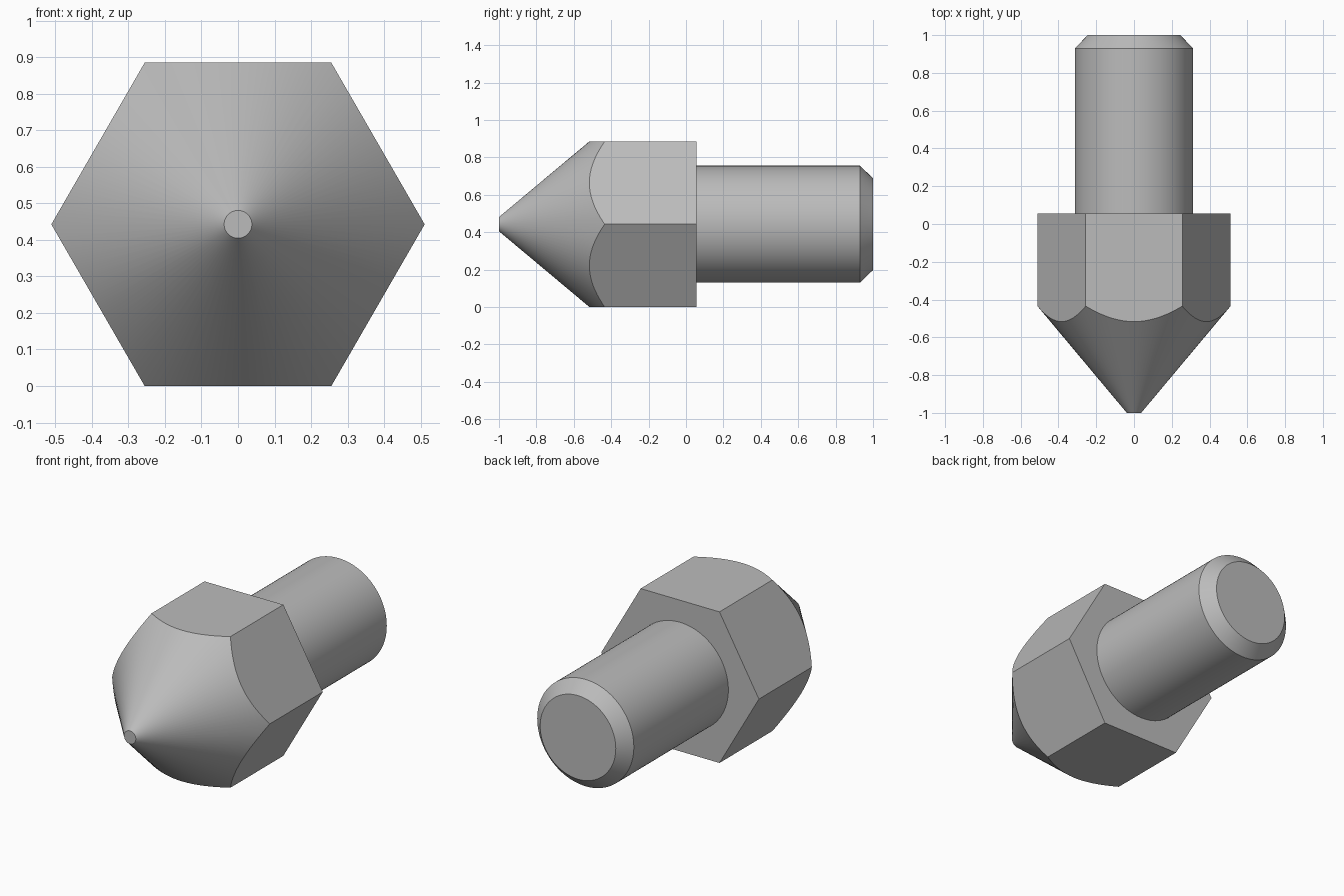
import bpy, bmesh, math

if "Cube" in bpy.data.objects:
    bpy.data.objects.remove(bpy.data.objects["Cube"], do_unlink=True)

SEGMENTS = 96
CORNER = 0.511                       # hexagon corner radius
FLAT = CORNER * math.cos(math.pi / 6)
TIP_RADIUS, TIP_Y, SHOULDER_Y = 0.038, -1.0, -0.435
HEX_BACK_Y = 0.055
SHAFT_RADIUS, END_RADIUS = 0.313, 0.245
CHAMFER_Y, END_Y = 0.93, 1.0

steel = bpy.data.materials.new("grey steel")
steel.use_nodes = True
colour = (0.5, 0.5, 0.5, 1)
steel.diffuse_color = colour
steel.node_tree.nodes["Principled BSDF"].inputs["Base Color"].default_value = colour


def round_section(radius, y):
    return lambda angle: (radius, y)


def hex_radius(angle):
    sector = math.pi / 3
    return FLAT / math.cos(angle % sector - sector / 2)


def hex_back(angle):
    return hex_radius(angle), HEX_BACK_Y


def cone_edge(angle):
    # Curved line where the cone meets the hexagon flats
    r = hex_radius(angle)
    t = (r - TIP_RADIUS) / (CORNER - TIP_RADIUS)
    return r, TIP_Y + t * (SHOULDER_Y - TIP_Y)


def loft(name, sections):
    """Skin a closed body along y through the given sections."""
    bm = bmesh.new()
    rings = []
    for section in sections:
        ring = []
        for i in range(SEGMENTS):
            a = math.tau * i / SEGMENTS
            r, y = section(a)
            ring.append(bm.verts.new((r * math.cos(a), y, FLAT + r * math.sin(a))))
        rings.append(ring)
    for front, back in zip(rings, rings[1:]):
        for i in range(SEGMENTS):
            j = (i + 1) % SEGMENTS
            bm.faces.new((front[i], front[j], back[j], back[i]))
    bm.faces.new(rings[0])
    bm.faces.new(rings[-1])
    bmesh.ops.recalc_face_normals(bm, faces=bm.faces)
    mesh = bpy.data.meshes.new(name)
    bm.to_mesh(mesh)
    bm.free()
    mesh.materials.append(steel)
    obj = bpy.data.objects.new(name, mesh)
    bpy.context.collection.objects.link(obj)
    bpy.ops.object.select_all(action="DESELECT")
    obj.select_set(True)
    bpy.context.view_layer.objects.active = obj
    bpy.ops.object.shade_smooth_by_angle(angle=math.radians(25))
    return obj


# Conical tip, hexagon and chamfered shaft as one closed turned body
loft("pointed_hex_stud", [
    round_section(TIP_RADIUS, TIP_Y),
    cone_edge,
    hex_back,
    round_section(SHAFT_RADIUS, HEX_BACK_Y),
    round_section(SHAFT_RADIUS, CHAMFER_Y),
    round_section(END_RADIUS, END_Y),
])
